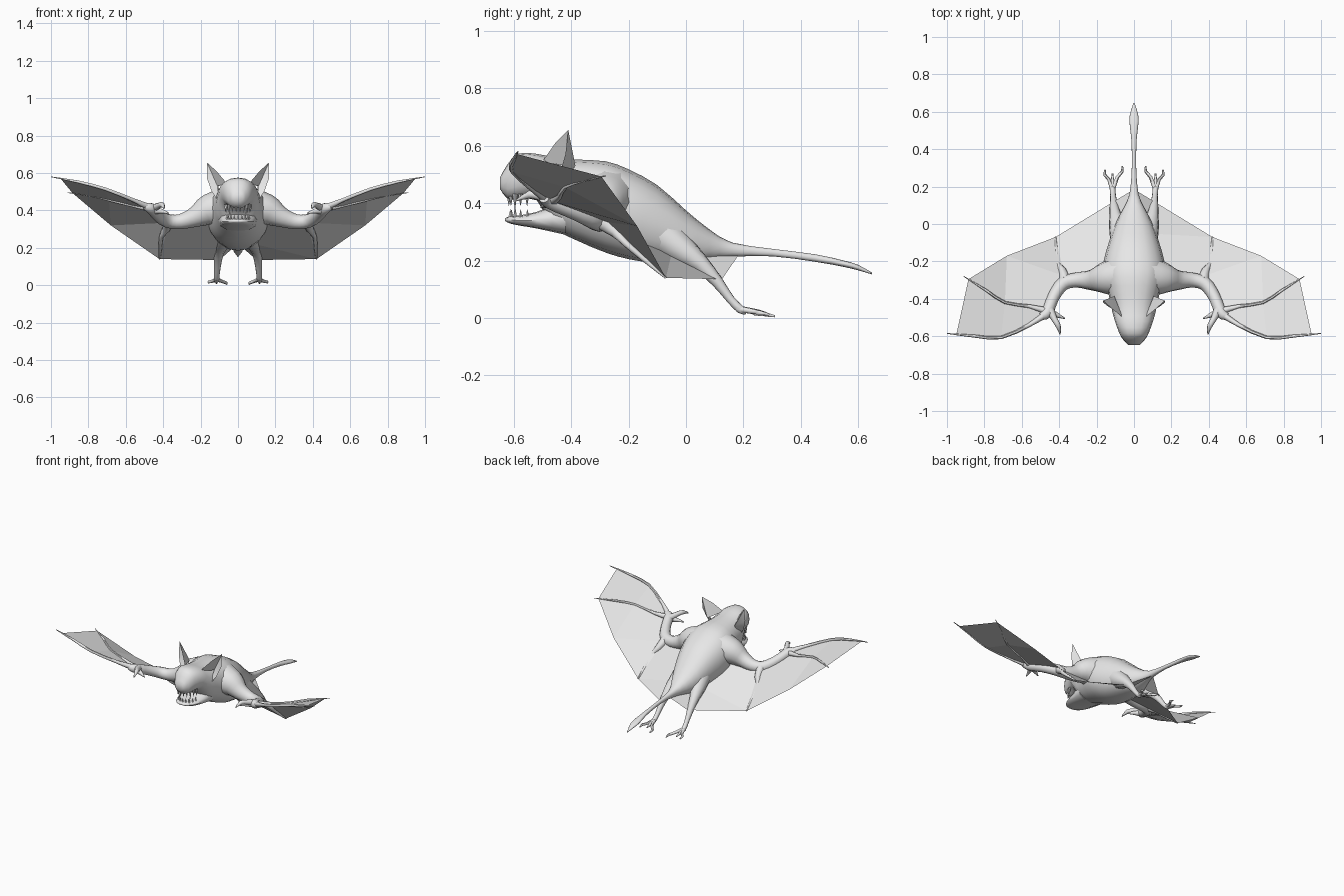
import bpy, bmesh, math
from mathutils import Vector

if "Cube" in bpy.data.objects:
    bpy.data.objects.remove(bpy.data.objects["Cube"])

GREY = (0.8, 0.8, 0.8, 1)
grey = bpy.data.materials.new("plain grey")
grey.use_nodes = True
grey.diffuse_color = GREY
grey.node_tree.nodes["Principled BSDF"].inputs["Base Color"].default_value = GREY


def finish(bm, name, mirror=False, smooth=True):
    mesh = bpy.data.meshes.new(name)
    bm.to_mesh(mesh)
    bm.free()
    mesh.materials.append(grey)
    obj = bpy.data.objects.new(name, mesh)
    bpy.context.collection.objects.link(obj)
    if smooth:
        bpy.ops.object.select_all(action="DESELECT")
        obj.select_set(True)
        bpy.context.view_layer.objects.active = obj
        bpy.ops.object.shade_smooth_by_angle(angle=math.radians(60))
    if mirror:
        obj.modifiers.new("mirror", "MIRROR")
    return obj


def spline(rows, steps):
    """Smooth curve through rows of any length."""
    rows = [Vector(r) for r in rows]
    out = []
    for i in range(len(rows) - 1):
        a, b = rows[i], rows[i + 1]
        before, after = rows[max(i - 1, 0)], rows[min(i + 2, len(rows) - 1)]
        for k in range(steps):
            t = k / steps
            out.append(0.5 * (2 * a + (b - before) * t
                              + (2 * before - 5 * a + 4 * b - after) * t ** 2
                              + (3 * a - before - 3 * b + after) * t ** 3))
    return out + [rows[-1]]


def loft(name, rows, sides, steps=2, axis=None, power=1.0, mirror=True):
    """Tube through rows of x, y, z, half width, half height."""
    rows = spline(rows, steps)
    bm = bmesh.new()
    rings = []
    for i, row in enumerate(rows):
        here = Vector(row[:3])
        along = axis or (Vector(rows[min(i + 1, len(rows) - 1)][:3])
                         - Vector(rows[max(i - 1, 0)][:3])).normalized()
        side = along.cross(Vector((0, 0, 1))).normalized()
        up = side.cross(along)
        ring = []
        for k in range(sides):
            a = math.tau * k / sides
            c, s = math.cos(a), math.sin(a)
            c = math.copysign(abs(c) ** power, c)
            s = math.copysign(abs(s) ** power, s)
            ring.append(bm.verts.new(here + side * c * row[3] + up * s * row[4]))
        rings.append(ring)
    for r, q in zip(rings, rings[1:]):
        for k in range(sides):
            n = (k + 1) % sides
            bm.faces.new((r[k], r[n], q[n], q[k]))
    bm.faces.new(rings[0])
    bm.faces.new(rings[-1])
    bmesh.ops.recalc_face_normals(bm, faces=bm.faces)
    return finish(bm, name, mirror)


def limb(name, points, sides=8, steps=2):
    return loft(name, [(x, y, z, r, r) for x, y, z, r in points], sides, steps)


def centred(name, profile, sides, power):
    """Body part from y, top, bottom, half width."""
    rows = [(0, y, (t + b) / 2, w, (t - b) / 2) for y, t, b, w in profile]
    return loft(name, rows, sides, 2, Vector((0, 1, 0)), power, False)


# Head, torso and tail in one run
centred("body", [
    (-.648, .49, .45, .028), (-.622, .535, .415, .056), (-.585, .573, .413, .078),
    (-.52, .572, .41, .102), (-.46, .56, .315, .118), (-.38, .552, .27, .135),
    (-.28, .546, .228, .165), (-.2, .518, .205, .163), (-.1, .463, .19, .135),
    (0, .375, .185, .1), (.08, .31, .2, .06), (.16, .263, .213, .024),
    (.3, .241, .215, .012), (.45, .222, .196, .014), (.55, .2, .178, .025),
    (.6, .185, .166, .018), (.648, .158, .152, .003)], 16, .88)

# Open lower jaw
centred("lower_jaw", [
    (-.42, .41, .29, .105), (-.52, .37, .312, .09), (-.58, .358, .322, .07),
    (-.615, .354, .33, .047), (-.63, .347, .338, .02)], 12, .8)


# Pointed teeth set around the mouth
def teeth(name, count, width, front, base, tip):
    bm = bmesh.new()
    for i in range(count):
        a = math.radians(-80 + 160 * i / (count - 1))
        x, y = width * math.sin(a), -.54 - front * math.cos(a)
        long = 1.25 if i in (2, count - 3) else 1
        point = bm.verts.new((x, y, base + (tip - base) * long))
        ring = [bm.verts.new((x + .009 * math.cos(math.tau * k / 5),
                              y + .009 * math.sin(math.tau * k / 5), base))
                for k in range(5)]
        for k in range(5):
            bm.faces.new((ring[k], ring[(k + 1) % 5], point))
        bm.faces.new(ring)
    bmesh.ops.recalc_face_normals(bm, faces=bm.faces)
    finish(bm, name, smooth=False)


teeth("upper_teeth", 10, .068, .078, .432, .388)
teeth("lower_teeth", 9, .06, .072, .343, .38)

# Cupped ears
bm = bmesh.new()
rim = [bm.verts.new(p) for p in (
    (.06, -.5, .545), (.115, -.455, .61), (.165, -.41, .655),
    (.165, -.42, .57), (.14, -.44, .5), (.1, -.46, .44))]
back = bm.verts.new((.105, -.385, .53))
hollow = bm.verts.new((.11, -.42, .53))
for a, b in zip(rim, rim[1:]):
    bm.faces.new((a, b, hollow))
    bm.faces.new((b, a, back))
finish(bm, "ears", mirror=True)

# Arms, thumbs and elbow spurs
limb("arms", [(.08, -.28, .41, .11), (.16, -.29, .4, .085), (.23, -.3, .365, .055),
              (.31, -.3, .34, .04), (.38, -.32, .345, .037), (.43, -.39, .375, .032),
              (.465, -.475, .41, .03), (.5, -.495, .42, .018)], 12, 3)
limb("thumbs", [(.45, -.46, .41, .024), (.425, -.51, .425, .016),
                (.405, -.545, .43, .014), (.395, -.59, .41, .003)])
limb("second_thumbs", [(.45, -.47, .4, .02), (.405, -.49, .395, .012),
                       (.37, -.505, .385, .003)])
limb("elbow_spurs", [(.37, -.3, .34, .03), (.385, -.245, .3, .021),
                     (.41, -.21, .26, .012), (.415, -.14, .2, .009),
                     (.42, -.07, .14, .004)])

# Wing fingers
limb("leading_fingers", [(.47, -.48, .415, .02), (.56, -.54, .455, .011),
                         (.71, -.607, .515, .009), (.85, -.6, .552, .008),
                         (1, -.585, .58, .002)], 6)
limb("rear_fingers", [(.47, -.465, .41, .02), (.56, -.44, .425, .01),
                      (.69, -.42, .457, .008), (.79, -.355, .48, .007),
                      (.91, -.28, .495, .002)], 6)

# Wing membrane, one sheet per side
spots = {
    "wrist": (.47, -.48, .41), "lead": (.71, -.61, .51), "tip": (.95, -.592, .572),
    "finger": (.69, -.42, .455), "rear": (.885, -.295, .493), "scallop": (.68, -.17, .32),
    "elbow": (.37, -.28, .335), "spur": (.42, -.07, .14), "shoulder": (.1, -.29, .34),
    "hip": (.07, -.05, .225), "ankle": (.1, .125, .135), "tail": (0, .185, .222),
    "belly": (0, -.02, .23)}
bm = bmesh.new()
v = {key: bm.verts.new(p) for key, p in spots.items()}
for panel in ("wrist lead finger", "lead tip rear finger", "finger rear scallop",
              "wrist finger scallop elbow", "elbow scallop spur",
              "shoulder elbow spur hip", "hip spur ankle", "hip ankle tail belly"):
    bm.faces.new([v[key] for key in panel.split()])
finish(bm, "wing_membranes", mirror=True, smooth=False)

# Legs and spread toes
limb("legs", [(.06, -.08, .29, .07), (.085, -.01, .235, .05), (.1, .05, .19, .032),
              (.108, .11, .125, .021), (.112, .155, .065, .015),
              (.115, .19, .03, .015), (.115, .21, .022, .01)], 10)
for toe, x, y, z in (("outer", .155, .29, .012), ("middle", .115, .27, .01),
                     ("inner", .063, .31, .006)):
    mid = (.115 + x) / 2
    limb(toe + "_toes", [(.115, .18, .032, .013), (mid, (.19 + y) / 2, .022, .009),
                         (x, y - .03, z + .006, .008), (x, y, z, .004)], 6)
